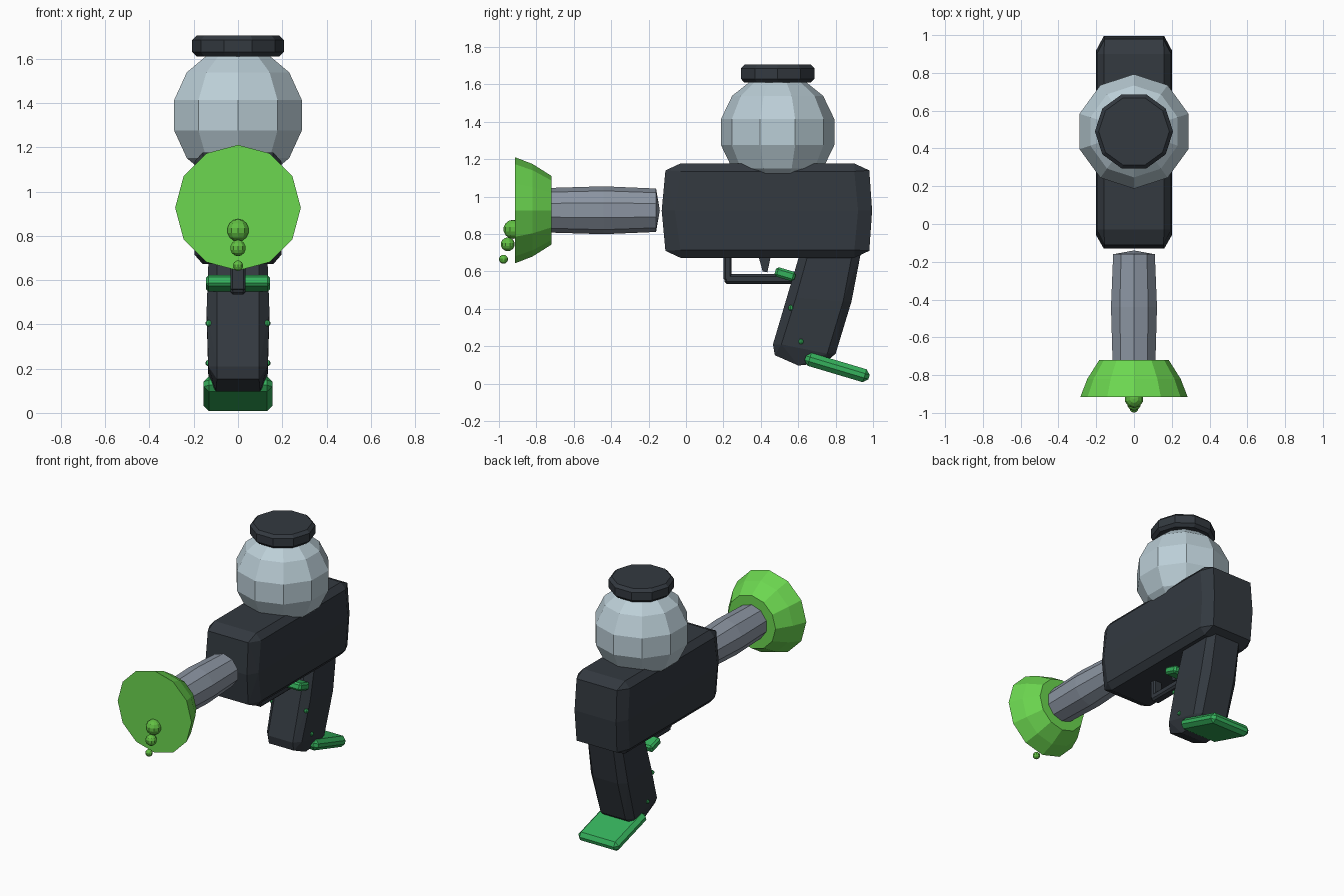
import bpy, bmesh, math
from mathutils import Matrix, Vector

if "Cube" in bpy.data.objects:
    bpy.data.objects.remove(bpy.data.objects["Cube"])


def material(name, rgb):
    m = bpy.data.materials.new(name)
    m.diffuse_color = (*rgb, 1)
    m.use_nodes = True
    m.node_tree.nodes["Principled BSDF"].inputs["Base Color"].default_value = m.diffuse_color
    return m


DARK = material("dark_casing", (0.033, 0.041, 0.051))
STEEL = material("grey_steel", (0.26, 0.30, 0.36))
LIME = material("lime_green", (0.15, 0.68, 0.08))
SLIME = material("slime_green", (0.12, 0.52, 0.055))
EMERALD = material("emerald_green", (0.036, 0.44, 0.107))
GLASS = material("pale_glass", (0.50, 0.62, 0.68))


def finish(name, bm, mat):
    bmesh.ops.recalc_face_normals(bm, faces=bm.faces)
    me = bpy.data.meshes.new(name)
    bm.to_mesh(me)
    bm.free()
    me.materials.append(mat)
    ob = bpy.data.objects.new(name, me)
    bpy.context.collection.objects.link(ob)
    return ob


def hull(name, points, mat):
    """Convex faceted solid around points, mirrored in x."""
    bm = bmesh.new()
    for x, y, z in points:
        for s in (-1, 1):
            bm.verts.new((s * x, y, z))
    bmesh.ops.remove_doubles(bm, verts=bm.verts, dist=1e-5)
    res = bmesh.ops.convex_hull(bm, input=bm.verts)
    loose = [v for v in bm.verts if not v.link_faces]
    bmesh.ops.delete(bm, geom=loose, context='VERTS')
    bmesh.ops.dissolve_limit(bm, angle_limit=0.02, verts=bm.verts, edges=bm.edges)
    return finish(name, bm, mat)


def chamfer_box(name, centre, half, c, mat, tilt=0.0):
    """Box with chamfered edges, tilted about x."""
    rot = Matrix.Rotation(tilt, 3, 'X')
    pts = []
    for axis in range(3):
        for sy in (-1, 1):
            for sz in (-1, 1):
                h = [v if i == axis else v - c for i, v in enumerate(half)]
                pts.append(rot @ Vector((h[0], sy * h[1], sz * h[2])) + Vector(centre))
    return hull(name, pts, mat)


def lathe(name, profile, n, axis, centre, phase, mat):
    """Revolve (position, radius) pairs around the y or z axis."""
    bm = bmesh.new()
    rings = []
    for p, r in profile:
        ring = []
        for i in range(n if r > 0 else 1):
            t = phase + 2 * math.pi * i / n
            a, b = r * math.cos(t), r * math.sin(t)
            co = (a, b, p) if axis == 'z' else (a, p, b)
            ring.append(bm.verts.new(Vector(co) + Vector(centre)))
        rings.append(ring)
    for lo, hi in zip(rings, rings[1:]):
        for i in range(n):
            j = (i + 1) % n
            quad = [lo[i % len(lo)], lo[j % len(lo)], hi[j % len(hi)], hi[i % len(hi)]]
            bm.faces.new(list(dict.fromkeys(quad)))
    for ring in (rings[0], rings[-1]):
        if len(ring) > 2:
            bm.faces.new(ring)
    return finish(name, bm, mat)


def ball(name, centre, r, n, rings, mat):
    prof = [(-r * math.cos(math.pi * k / rings),
             r * math.sin(math.pi * k / rings) if 0 < k < rings else 0)
            for k in range(rings + 1)]
    return lathe(name, prof, n, 'z', centre, math.pi / 2, mat)


# Main casing: chamfered block with gently bulged ends
body = []
for y_end, y_mid, y_side, y_top in ((-0.11, -0.13, -0.06, -0.03), (0.98, 0.995, 0.92, 0.90)):
    body += [(0.16, y_mid, 0.925), (0.2, y_side, 0.925)]
    for s in (-1, 1):
        body += [(0.16, y_top, 0.925 + s * 0.252),
                 (0.197, y_top, 0.925 + s * 0.21),
                 (0.155, y_end, 0.925 + s * 0.215)]
hull("casing", body, DARK)

# Barrel and flared muzzle
lathe("barrel", [(-0.74, 0.119), (-0.44, 0.128), (-0.16, 0.116), (-0.14, 0)],
      10, 'y', (0, 0, 0.927), math.pi / 2, STEEL)
lathe("muzzle_bell", [(-0.915, 0.284), (-0.82, 0.247), (-0.72, 0.184)],
      12, 'y', (0, 0, 0.927), 0, LIME)

# Slime drips on the muzzle
for i, (y, z, r) in enumerate(((-0.925, 0.825, 0.051), (-0.953, 0.745, 0.037),
                               (-0.976, 0.665, 0.024))):
    ball(f"drip_{i + 1}", (0, y, z), r, 10, 7, SLIME)

# Glass tank and its lid
ball("tank", (0, 0.49, 1.345), 0.311, 10, 7, GLASS)
lathe("tank_lid", [(1.61, 0.187), (1.63, 0.207), (1.685, 0.207), (1.705, 0.187)],
      10, 'z', (0, 0.49, 0), 0, DARK)

# Raked grip: front and rear stations with chamfered corners
grip = []
for yf, zf, yr, zr, w in ((0.61, 0.70, 0.935, 0.70, 0.133), (0.543, 0.46, 0.885, 0.44, 0.142),
                          (0.465, 0.21, 0.80, 0.16, 0.134)):
    grip += [(0.095, yf, zf), (0.095, yr, zr), (w, yf + 0.045, zf), (w, yr - 0.045, zr)]
grip += [(0.095, 0.475, 0.152), (0.10, 0.60, 0.097), (0.10, 0.74, 0.11)]
hull("grip", grip, DARK)

# Green foot plate, front band and side studs on the grip
chamfer_box("foot_plate", (0, 0.808, 0.086), (0.155, 0.178, 0.036), 0.024, EMERALD, -0.29)
chamfer_box("grip_band", (0, 0.53, 0.585), (0.145, 0.055, 0.026), 0.012, EMERALD, -0.29)
for side in (-1, 1):
    for y, z in ((0.56, 0.405), (0.615, 0.225)):
        ball("grip_stud", (side * 0.132, y, z), 0.015, 8, 5, EMERALD)

# Trigger guard and trigger
chamfer_box("guard_post", (0, 0.222, 0.62), (0.034, 0.022, 0.07), 0.01, DARK)
chamfer_box("guard_bar", (0, 0.39, 0.56), (0.034, 0.185, 0.026), 0.012, DARK)
hull("trigger", [(0.022, y, z) for y, z in ((0.385, 0.69), (0.455, 0.69),
                                            (0.435, 0.595), (0.41, 0.60))], DARK)
